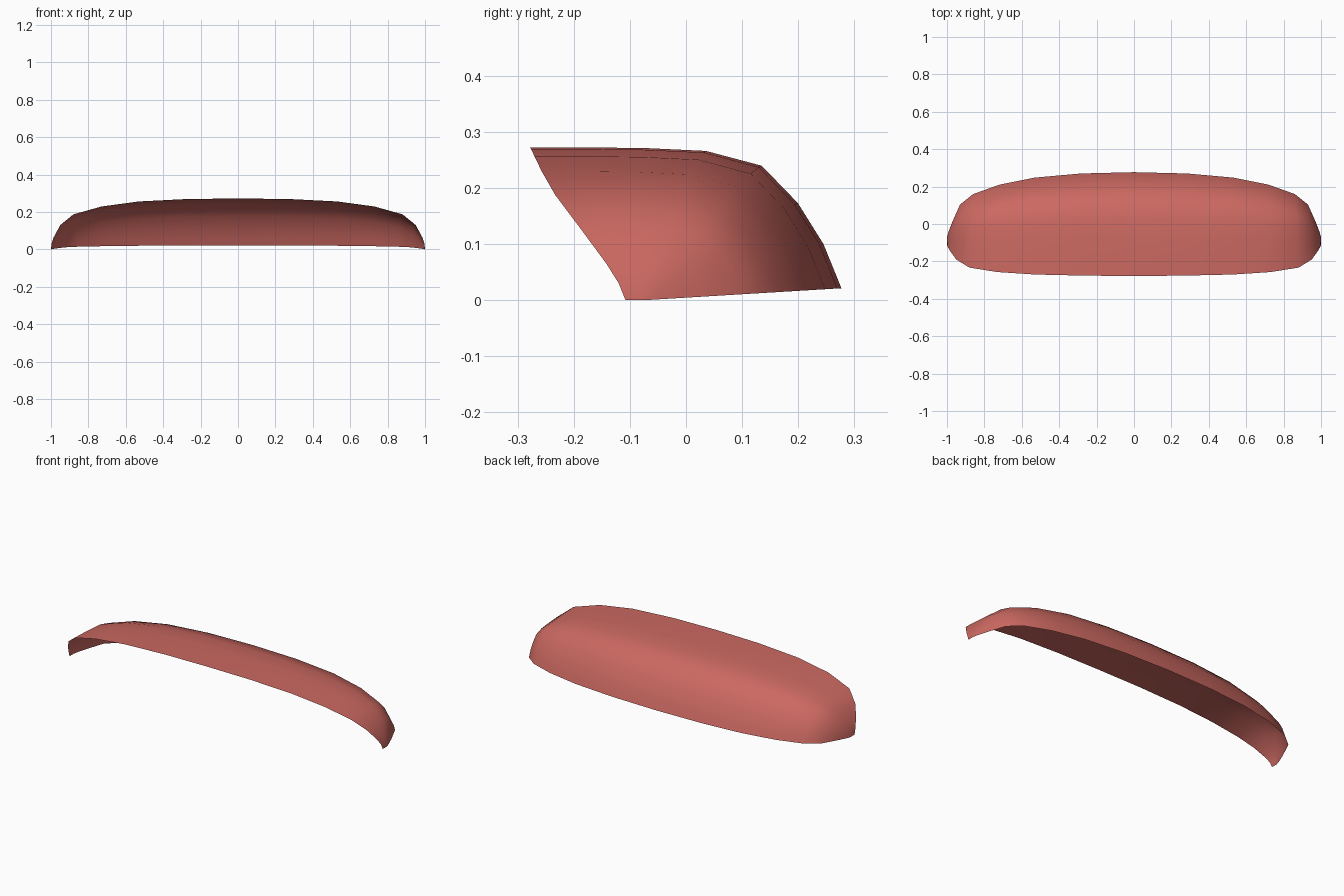
import bpy, bmesh

if "Cube" in bpy.data.objects:
    bpy.data.objects.remove(bpy.data.objects["Cube"])

# Front rim of the open shell, centre to end: x, y, z
rim = [(0, -.278, .272), (.27, -.276, .269), (.53, -.27, .256), (.73, -.257, .229),
       (.88, -.233, .187), (.95, -.19, .13), (.985, -.142, .065), (.997, -.12, .03), (1, -.108, 0)]
# Bottom edge of the shell, centre to end: x, y
base = [(0, .277), (.285, .27), (.53, .248), (.72, .21),
        (.86, .16), (.93, .104), (.972, .01), (.993, -.045), (1, -.07)]
# Shared cross-section: fraction of depth, fraction of height
section = [(0, 1), (.19, 1), (.375, .995), (.565, .975), (.744, .87),
           (.86, .605), (.942, .315), (.978, .12), (1, 0)]

# Half shell, swept between the two edges
bm = bmesh.new()
grid = []
for (xf, yf, zf), (xb, yb) in zip(rim, base):
    zb = max(0, .021 * (yb + .07) / .347)
    grid.append([bm.verts.new((xf + (xb - xf) * u, yf + (yb - yf) * u, zb + (zf - zb) * w))
                 for u, w in section])
for a, b in zip(grid, grid[1:]):
    for i in range(len(section) - 1):
        bm.faces.new((a[i], b[i], b[i + 1], a[i + 1]))
bmesh.ops.remove_doubles(bm, verts=bm.verts, dist=.0005)
mesh = bpy.data.meshes.new("curved_shell")
bm.to_mesh(mesh)
bm.free()
shell = bpy.data.objects.new("curved_shell", mesh)
bpy.context.collection.objects.link(shell)

# Mirror to the other side
mirror = shell.modifiers.new("mirror", 'MIRROR')
mirror.use_clip = True

# Smooth red surface
for p in mesh.polygons:
    p.use_smooth = True
red = bpy.data.materials.new("red")
red.diffuse_color = (.6, .14, .12, 1)
red.use_nodes = True
red.node_tree.nodes["Principled BSDF"].inputs["Base Color"].default_value = red.diffuse_color
mesh.materials.append(red)
